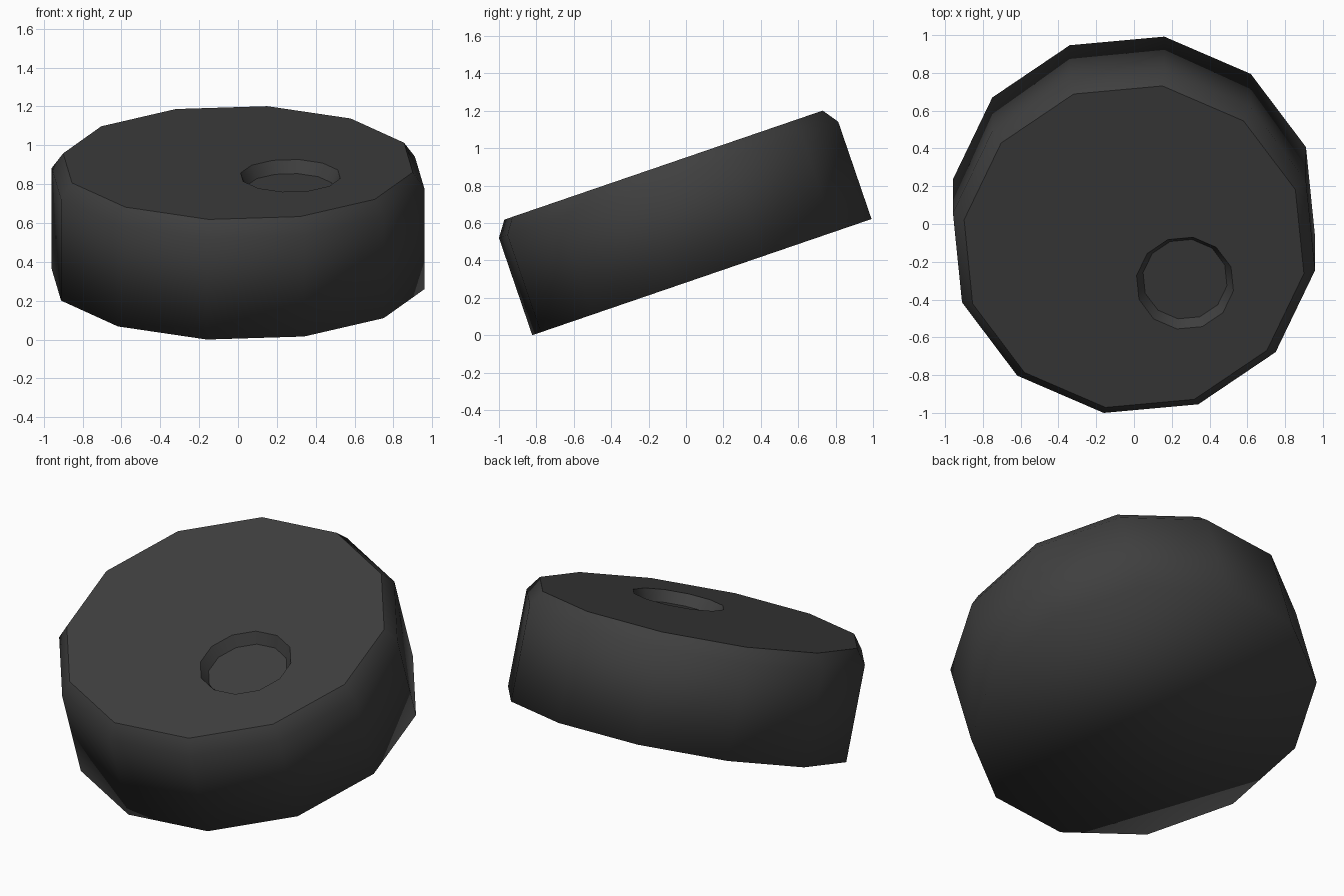
import bpy, bmesh, math
from mathutils import Matrix, Vector

cube = bpy.data.objects.get("Cube")
if cube:
    bpy.data.objects.remove(cube, do_unlink=True)

SIDES = 12
TURN = math.radians(20.5)
HEIGHT = 0.633
# Tilt of the whole dial, with the origin at the middle of its base
PLACE = Matrix.Translation((0, 0.085, 0.311)) @ Matrix.Rotation(math.radians(18.9), 4, "X")

black = bpy.data.materials.new("charcoal_black")
black.use_nodes = True
colour = (0.05, 0.05, 0.05, 1)
black.diffuse_color = colour
black.node_tree.nodes["Principled BSDF"].inputs["Base Color"].default_value = colour


def ring(bm, radius, z, centre=(0, 0)):
    verts = []
    for i in range(SIDES):
        a = TURN + math.tau * i / SIDES
        verts.append(bm.verts.new((centre[0] + radius * math.cos(a),
                                   centre[1] + radius * math.sin(a), z)))
    return verts


def bridge(bm, low, high):
    for i in range(SIDES):
        j = (i + 1) % SIDES
        bm.faces.new((low[i], low[j], high[j], high[i])).smooth = True


def loop_edges(bm, verts):
    return [bm.edges.new((verts[i], verts[(i + 1) % SIDES])) for i in range(SIDES)]


def finish(bm, name):
    mesh = bpy.data.meshes.new(name)
    bm.to_mesh(mesh)
    bm.free()
    mesh.materials.append(black)
    obj = bpy.data.objects.new(name, mesh)
    obj.matrix_world = PLACE
    bpy.context.collection.objects.link(obj)
    return obj


# Body: softly shaded base, straight wall and bevelled shoulder
bm = bmesh.new()
base = ring(bm, 0.972, 0)
shoulder = ring(bm, 0.972, 0.55)
rim = ring(bm, 0.912, HEIGHT)
bm.faces.new(reversed(base)).smooth = True
bridge(bm, base, shoulder)
bridge(bm, shoulder, rim)
finish(bm, "dial_body")

# Flat top plate with a round finger dimple
bm = bmesh.new()
spot = (0.27, -0.204)
outer = ring(bm, 0.912, HEIGHT)
lip = ring(bm, 0.26, HEIGHT, spot)
floor = ring(bm, 0.225, HEIGHT - 0.065, spot)
edges = loop_edges(bm, outer) + loop_edges(bm, lip)
bmesh.ops.triangle_fill(bm, edges=edges, use_beauty=True, normal=Vector((0, 0, 1)))
for f in bm.faces:
    f.smooth = False
    f.normal_update()
    if f.normal.z < 0:
        f.normal_flip()
bridge(bm, lip, floor)
bm.faces.new(floor).smooth = False
# Dimple wall faces look inward
bm.normal_update()
for f in bm.faces:
    if f.normal.z < 0:
        f.normal_flip()
finish(bm, "top_plate_with_dimple")
